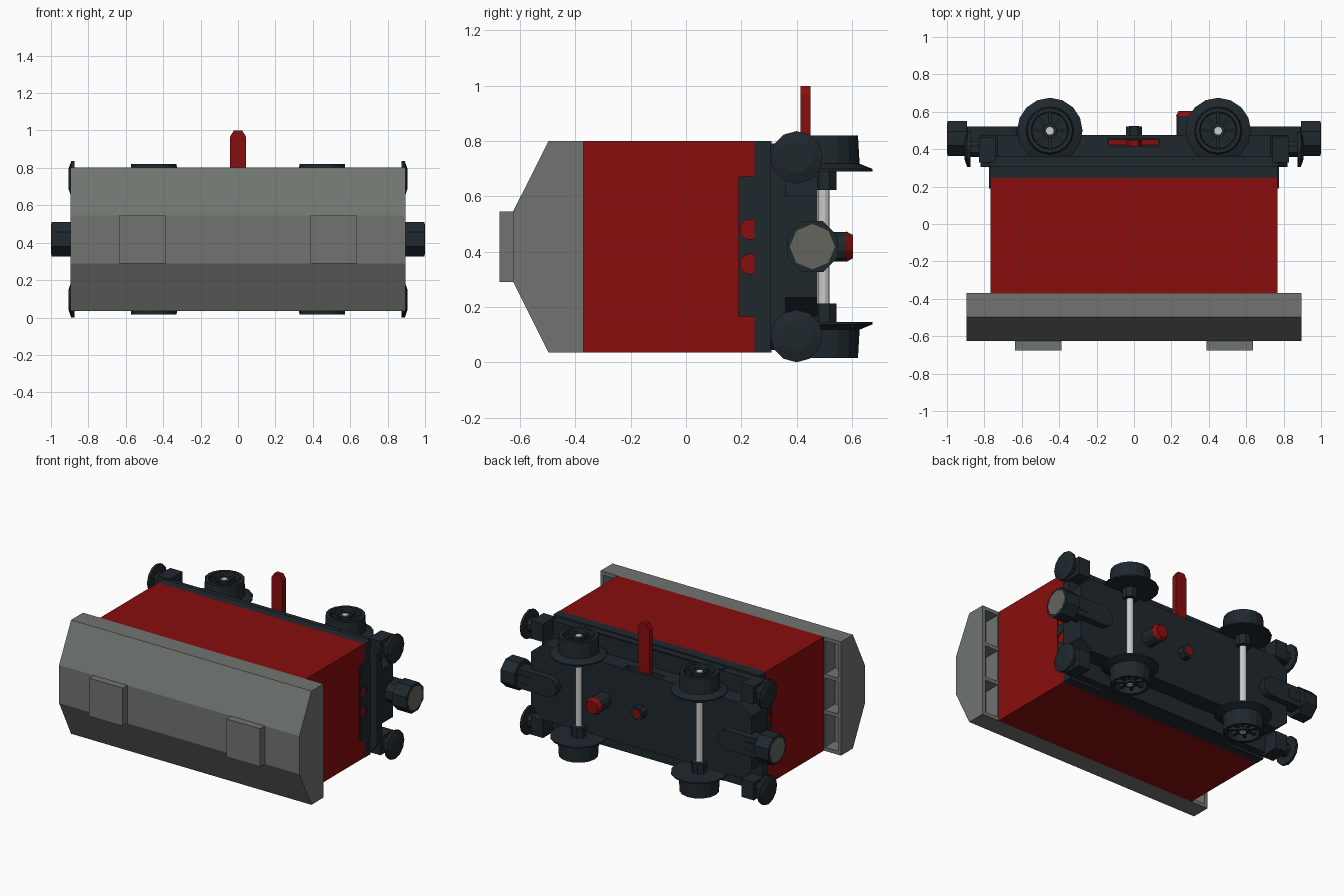
import bpy, bmesh
from math import sin, cos, pi
from mathutils import Vector

if "Cube" in bpy.data.objects:
    bpy.data.objects.remove(bpy.data.objects["Cube"])

C = 0.418  # mid height of the wagon lying on its side


def mat(name, rgb):
    m = bpy.data.materials.new(name)
    m.diffuse_color = (*rgb, 1)
    m.use_nodes = True
    m.node_tree.nodes["Principled BSDF"].inputs["Base Color"].default_value = m.diffuse_color
    return m


RED = mat("red", (0.25, 0.004, 0.004))
DARK = mat("dark", (0.014, 0.021, 0.027))
ROOF = mat("roof_grey", (0.16, 0.175, 0.16))
STEEL = mat("steel", (0.6, 0.6, 0.6))
MAGNET = mat("magnet", (0.13, 0.13, 0.11))


def prism(name, pts, axis, a, b, m, scale=1.0):
    """Extrude a 2D outline along an axis; scale tapers the far end."""
    def place(p, d):
        v = [p[0], p[1]]
        v.insert("xyz".index(axis), d)
        return v
    cx, cy = sum(p[0] for p in pts) / len(pts), sum(p[1] for p in pts) / len(pts)
    far = [(cx + (p[0] - cx) * scale, cy + (p[1] - cy) * scale) for p in pts]
    bm = bmesh.new()
    v0 = [bm.verts.new(place(p, a)) for p in pts]
    v1 = [bm.verts.new(place(p, b)) for p in far]
    bm.faces.new(v0)
    bm.faces.new(v1)
    n = len(pts)
    for i in range(n):
        bm.faces.new((v0[i], v0[(i + 1) % n], v1[(i + 1) % n], v1[i]))
    bmesh.ops.recalc_face_normals(bm, faces=bm.faces)
    me = bpy.data.meshes.new(name)
    bm.to_mesh(me)
    bm.free()
    ob = bpy.data.objects.new(name, me)
    bpy.context.collection.objects.link(ob)
    if m:
        me.materials.append(m)
    return ob


def box(name, x, y, z, m):
    return prism(name, [(x[0], y[0]), (x[1], y[0]), (x[1], y[1]), (x[0], y[1])], "z", *z, m)


def ngon(u, v, r, n, turn=0.5):
    return [(u + r * cos(2 * pi * (i + turn) / n), v + r * sin(2 * pi * (i + turn) / n)) for i in range(n)]


def cut(ob, cutter):
    cutter.hide_render = True
    cutter.hide_viewport = True
    cutter.display_type = "WIRE"
    mod = ob.modifiers.new("cut", "BOOLEAN")
    mod.operation, mod.solver, mod.object = "DIFFERENCE", "EXACT", cutter


def lathe(name, profile, cx, cy, n, m):
    """Closed (radius, z) profile spun round a vertical axis."""
    bm = bmesh.new()
    rings = [[bm.verts.new((cx + r * cos(2 * pi * i / n), cy + r * sin(2 * pi * i / n), z))
              for i in range(n)] for r, z in profile]
    for k in range(len(rings)):
        a, b = rings[k], rings[(k + 1) % len(rings)]
        for i in range(n):
            j = (i + 1) % n
            bm.faces.new((a[i], a[j], b[j], b[i]))
    bmesh.ops.recalc_face_normals(bm, faces=bm.faces)
    me = bpy.data.meshes.new(name)
    bm.to_mesh(me)
    bm.free()
    me.materials.append(m)
    ob = bpy.data.objects.new(name, me)
    bpy.context.collection.objects.link(ob)
    return ob


# Body and roof
box("body", (-0.768, 0.768), (-0.372, 0.247), (0.035, 0.801), RED)
roof = prism("roof", [(-0.37, 0.035), (-0.497, 0.035), (-0.625, 0.29), (-0.625, 0.546),
                      (-0.497, 0.801), (-0.37, 0.801)], "x", -0.895, 0.895, ROOF)
for s in (-1, 1):
    for z in ((0.06, 0.285), (0.31, 0.526), (0.551, 0.776)):
        cut(roof, box("roof_pocket_cutter", sorted((s * 0.775, s * 0.872)), (-0.48, -0.3), z, None))
    box("roof_pad", sorted((s * 0.387, s * 0.637)), (-0.675, -0.62), (0.29, 0.546), ROOF)

# Chassis floor, ledge and underframe
box("chassis_floor", (-0.77, 0.77), (0.247, 0.31), (0.035, 0.801), DARK)
prism("chassis_ledge", [(-0.82, 0.11), (-0.77, 0.05), (0.77, 0.05), (0.82, 0.11),
                        (0.82, 0.726), (0.77, 0.786), (-0.77, 0.786), (-0.82, 0.726)],
      "y", 0.305, 0.36, DARK)
under = prism("underframe", [(-0.82, 0.235), (-0.73, 0.165), (0.73, 0.165), (0.82, 0.235),
                             (0.82, 0.601), (0.73, 0.671), (-0.73, 0.671), (-0.82, 0.601)],
              "y", 0.35, 0.475, DARK)
cut(under, box("lever_slot_cutter", (-0.14, 0.135), (0.418, 0.456), (0.5, 0.75), None))
for z in (0.066, 0.77):
    box("side_rail", (-0.52, 0.52), (0.3, 0.355), (z - 0.022, z + 0.022), DARK)

# Lever
prism("lever", [(-0.042, C), (0.042, C), (0.042, 0.968), (0.022, 1.0), (-0.022, 1.0), (-0.042, 0.968)],
      "y", 0.415, 0.45, RED)
box("lever_base", (-0.135, 0.13), (0.422, 0.452), (0.5, 0.63), RED)
prism("lever_pivot", ngon(0, C, 0.046, 8), "y", 0.47, 0.52, DARK)
prism("lever_pivot_pin", ngon(0, C, 0.03, 8), "y", 0.5, 0.524, RED)

# Round button under the frame
prism("button_boss", ngon(0.28, C, 0.055, 12), "y", 0.46, 0.578, DARK)
prism("button", ngon(0.28, C, 0.058, 12), "y", 0.578, 0.604, RED, 0.75)

for s in (-1, 1):
    # End plates with two round holes
    plate = box("end_plate", sorted((s * 0.766, s * 0.774)), (0.19, 0.36), (0.165, 0.671), DARK)
    for dz in (-0.063, 0.063):
        cut(plate, prism("hole_cutter", ngon(0.232, C + dz, 0.037, 12), "x", s * 0.7, s * 0.85, None))

    # Magnetic couplers
    prism("coupler_head", ngon(0.457, C, 0.1, 8), "x", s * 0.893, s * 0.998, DARK)
    prism("coupler_magnet", ngon(0.457, C, 0.082, 8, 0), "x", s * 0.95, s * 1.0, MAGNET)
    prism("coupler_neck", ngon(0.457, C, 0.07, 8), "x", s * 0.8, s * 0.9, DARK)
    tongue = [(s * 0.89, C - 0.065), (s * 0.89, C + 0.065)]
    tongue += [(s * (0.665 - 0.065 * sin(pi * i / 6)), C + 0.065 * cos(pi * i / 6)) for i in range(7)]
    prism("coupler_tongue", tongue, "y", 0.46, 0.52, DARK)

    for t in (-1, 1):
        # Buffers
        z = C + t * 0.323
        box("buffer_block", sorted((s * 0.74, s * 0.83)), (0.33, 0.465), (z - 0.06, z + 0.06), DARK)
        prism("buffer_stem", ngon(0.4, z, 0.045, 8), "x", s * 0.82, s * 0.885, DARK)
        prism("buffer_disc", ngon(0.4, z, 0.095, 12, 0), "x", s * 0.875, s * 0.892, DARK)
        prism("buffer_face", ngon(0.4, z, 0.095, 12, 0), "x", s * 0.892, s * 0.905, DARK, 0.6)

        # Wheels: flanged rim, recessed web, spokes and hub
        def h(d):
            return C + t * d
        x, y = s * 0.45, 0.5
        lathe("wheel_rim", [(0.02, h(0.272)), (0.175, h(0.272)), (0.175, h(0.281)), (0.128, h(0.3)),
                            (0.122, h(0.402)), (0.1, h(0.402)), (0.096, h(0.345)), (0.02, h(0.345))],
              x, y, 16, DARK)
        prism("wheel_hub", ngon(x, y, 0.038, 12), "z", h(0.34), h(0.395), DARK)
        for k in range(8):
            d = Vector((cos(pi * k / 4), sin(pi * k / 4)))
            n = Vector((-d.y, d.x)) * 0.009
            c = Vector((x, y))
            prism("wheel_spoke", [tuple(c + d * r + n * w) for r, w in
                                  ((0.03, 1), (0.1, 1), (0.1, -1), (0.03, -1))],
                  "z", h(0.34), h(0.38), DARK)
        prism("axle_bearing", ngon(x, y, 0.048, 8), "z", h(0.205), h(0.274), DARK)

    # Steel axle
    prism("axle", ngon(s * 0.45, 0.498, 0.021, 12), "z", C - 0.4, C + 0.4, STEEL)
